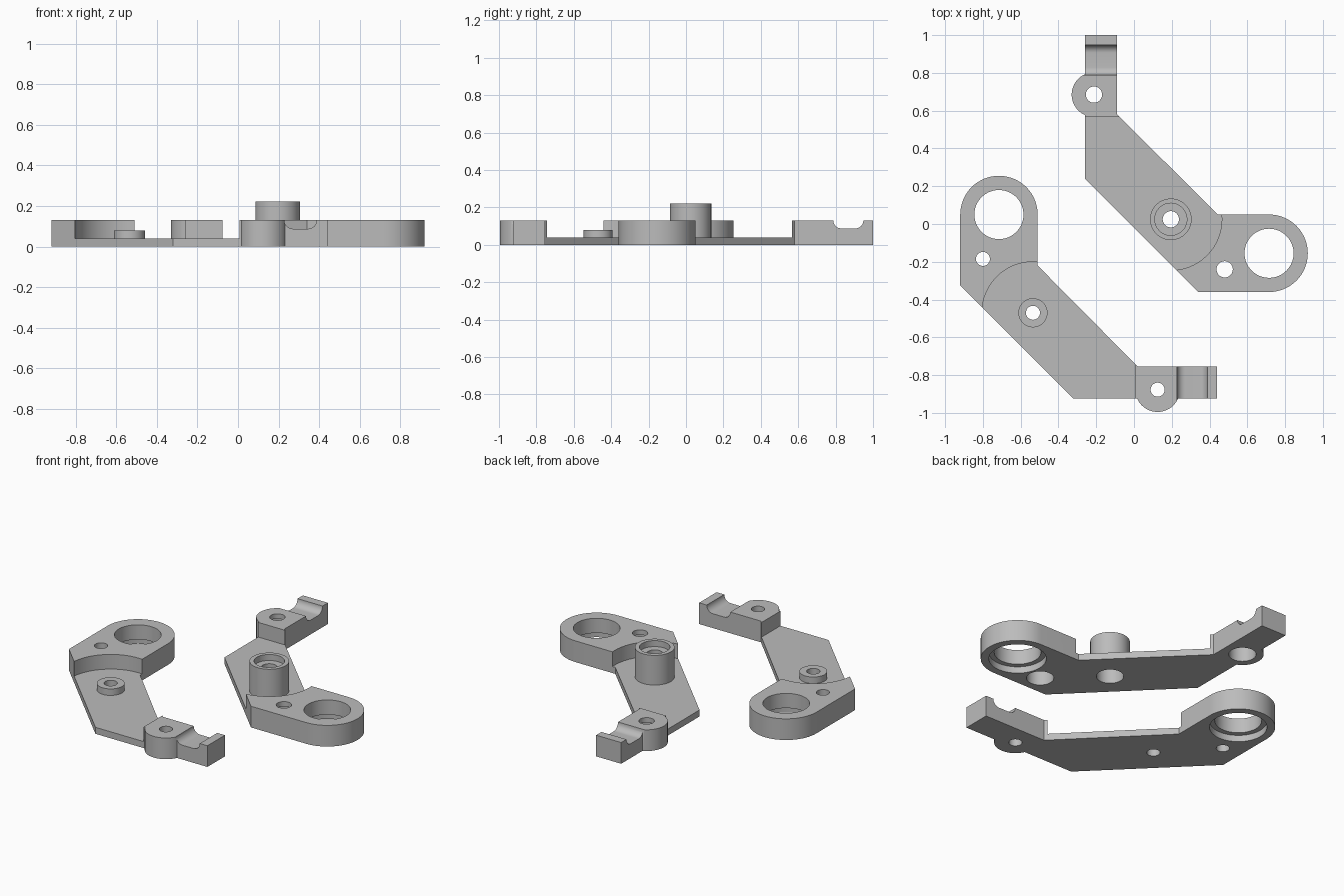
import bpy, bmesh
from math import cos, sin, pi, radians

cube = bpy.data.objects.get("Cube")
if cube:
    bpy.data.objects.remove(cube, do_unlink=True)

grey = bpy.data.materials.new("plain grey")
grey.use_nodes = True
grey.diffuse_color = (0.5, 0.5, 0.5, 1)
grey.node_tree.nodes["Principled BSDF"].inputs["Base Color"].default_value = (0.5, 0.5, 0.5, 1)

TOP, PLATE = 0.13, 0.04
RING, BOSS, LUG, PIN = (-0.715, 0.05), (-0.535, -0.47), (0.125, -0.877), (-0.8, -0.185)


def arc(centre, r, start, end, n=32):
    angles = [radians(start + (end - start) * i / n) for i in range(n + 1)]
    return [(centre[0] + r * cos(a), centre[1] + r * sin(a)) for a in angles]


def circle(centre, r):
    return arc(centre, r, 0, 360, 64)[:-1]


def solid(name, bottom, top, place):
    """Closed solid between two matching loops of 3D points."""
    bm = bmesh.new()
    low = [bm.verts.new(place(*p)) for p in bottom]
    high = [bm.verts.new(place(*p)) for p in top]
    bm.faces.new(low)
    bm.faces.new(high)
    n = len(low)
    for i in range(n):
        j = (i + 1) % n
        bm.faces.new((low[i], low[j], high[j], high[i]))
    bmesh.ops.recalc_face_normals(bm, faces=bm.faces)
    mesh = bpy.data.meshes.new(name)
    bm.to_mesh(mesh)
    bm.free()
    mesh.materials.append(grey)
    obj = bpy.data.objects.new(name, mesh)
    bpy.context.collection.objects.link(obj)
    return obj


def prism(name, points, z0, z1, place):
    return solid(name, [(x, y, z0) for x, y in points], [(x, y, z1) for x, y in points], place)


def combine(obj, tool, operation):
    mod = obj.modifiers.new(operation.lower(), 'BOOLEAN')
    mod.operation, mod.solver, mod.object = operation, 'EXACT', tool
    bpy.ops.object.select_all(action='DESELECT')
    bpy.context.view_layer.objects.active = obj
    obj.select_set(True)
    bpy.ops.object.modifier_apply(modifier=mod.name)
    bpy.data.objects.remove(tool, do_unlink=True)


def bracket(name, place, boss_r, boss_top, drills):
    # Full-height outline with the rounded ring end
    outline = arc(RING, 0.205, 0, 180) + [
        (-0.92, -0.325), (-0.32, -0.925), (0.44, -0.925),
        (0.44, -0.755), (0.02, -0.755), (-0.51, -0.22)]
    body = prism(name, outline, 0, TOP, place)

    # Rounded lug beside the arm
    combine(body, prism("lug", circle(LUG, 0.118), 0, TOP, place), 'UNION')

    # Lowered web, with an arc swept around the boss
    web = arc(BOSS, 0.27, 45, 225) + [(-0.3, -1.1), (0.007, -1.1), (0.007, -0.6)]
    combine(body, prism("web_cutter", web, PLATE, 0.3, place), 'DIFFERENCE')

    # Rounded groove across the arm tip
    groove = [(0.228, 0.2)] + arc((0.27, 0.13), 0.042, 180, 270, 10)
    groove += arc((0.346, 0.13), 0.042, 270, 360, 10) + [(0.388, 0.2)]
    ends = [[(x, y, z) for x, z in groove] for y in (-1.05, -0.7)]
    combine(body, solid("groove_cutter", *ends, place), 'DIFFERENCE')

    # Boss on the web
    combine(body, prism("boss", circle(BOSS, boss_r), 0.01, boss_top, place), 'UNION')

    # Holes and counterbores
    for centre, r, z0, z1 in drills:
        combine(body, prism("drill", circle(centre, r), z0, z1, place), 'DIFFERENCE')

    bpy.ops.object.select_all(action='DESELECT')
    body.select_set(True)
    bpy.context.view_layer.objects.active = body
    bpy.ops.object.shade_smooth_by_angle(angle=radians(30))
    return body


# Ring bore with a wider seat underneath
ring_bore = [(RING, 0.13, -0.1, 0.3), (RING, 0.16, -0.1, 0.04)]

# Plain bracket with small through holes
bracket("low_boss_bracket", lambda x, y, z: (x, y, z), 0.077, 0.08,
        ring_bore + [(c, 0.037, -0.1, 0.3) for c in (BOSS, LUG, PIN)])

# Mirrored bracket with a tall boss and deep counterbores underneath
wide = [(c, 0.043, -0.1, 0.3) for c in (BOSS, LUG, PIN)]
wide += [(c, 0.076, -0.1, 0.1) for c in (BOSS, LUG, PIN)]
wide += [(BOSS, 0.085, 0.185, 0.3)]
bracket("tall_boss_bracket", lambda x, y, z: (y + 0.665, x + 0.56, z), 0.11, 0.222,
        ring_bore + wide)
